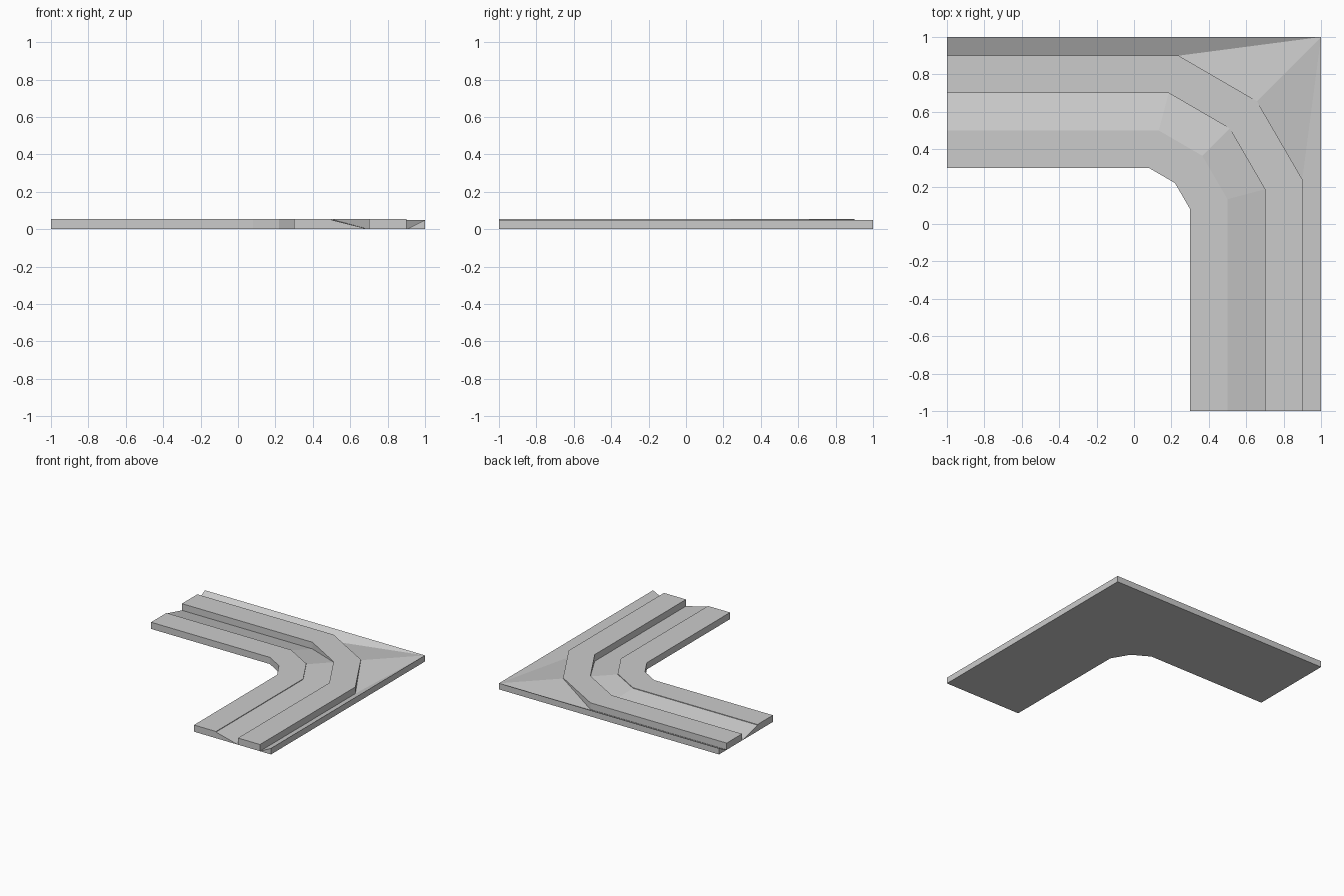
import bpy, bmesh

if "Cube" in bpy.data.objects:
    bpy.data.objects.remove(bpy.data.objects["Cube"])

TOP, RIM = 0.055, 0.05

# Cross-section from inner edge to outer edge:
# (offset, height on the straights, height at the middle of the bend)
SECTION = [
    (0.3, 0, 0), (0.3, TOP, TOP), (0.5, TOP, TOP),   # inner walkway
    (0.5, RIM, RIM), (0.7, 0, RIM),                  # sloped channel
    (0.7, TOP, TOP), (0.9, TOP, TOP),                # raised middle band
    (0.9, 0, RIM), (1.0, RIM, RIM), (1.0, 0, 0),     # outer ramp and square corner
]


def path(d, z, z_mid):
    """Five points of the bent path at offset d; the outer edge stays square."""
    a, m = (1.0, 1.0) if d == 1.0 else (0.265 * d, 0.73 * d)
    return [(-1, d, z), (a, d, z), (m, m, z_mid), (d, a, z), (d, -1, z)]


bm = bmesh.new()
cache = {}


def vert(p):
    key = tuple(round(c, 5) for c in p)
    if key not in cache:
        cache[key] = bm.verts.new(p)
    return cache[key]


def face(points):
    vs = list(dict.fromkeys(vert(p) for p in points))
    if len(vs) > 2 and bm.faces.get(vs) is None:
        bm.faces.new(vs)


rows = [path(*s) for s in SECTION]

# Sweep the section around the bend, including the flat underside
for i, row in enumerate(rows):
    nxt = rows[(i + 1) % len(rows)]
    for s in range(4):
        face([row[s], row[s + 1], nxt[s + 1], nxt[s]])

# End caps, one for each of the three solid parts of the section
for part in ((0, 1, 2, 3, 4), (4, 5, 6, 7), (7, 8, 9)):
    face([rows[i][0] for i in part])
    face([rows[i][4] for i in reversed(part)])

mesh = bpy.data.meshes.new("corner_tile")
bm.to_mesh(mesh)
bm.free()

grey = bpy.data.materials.new("light grey")
grey.diffuse_color = (0.6, 0.6, 0.6, 1)
grey.use_nodes = True
grey.node_tree.nodes["Principled BSDF"].inputs["Base Color"].default_value = grey.diffuse_color
mesh.materials.append(grey)
tile = bpy.data.objects.new("corner_tile", mesh)
bpy.context.collection.objects.link(tile)
